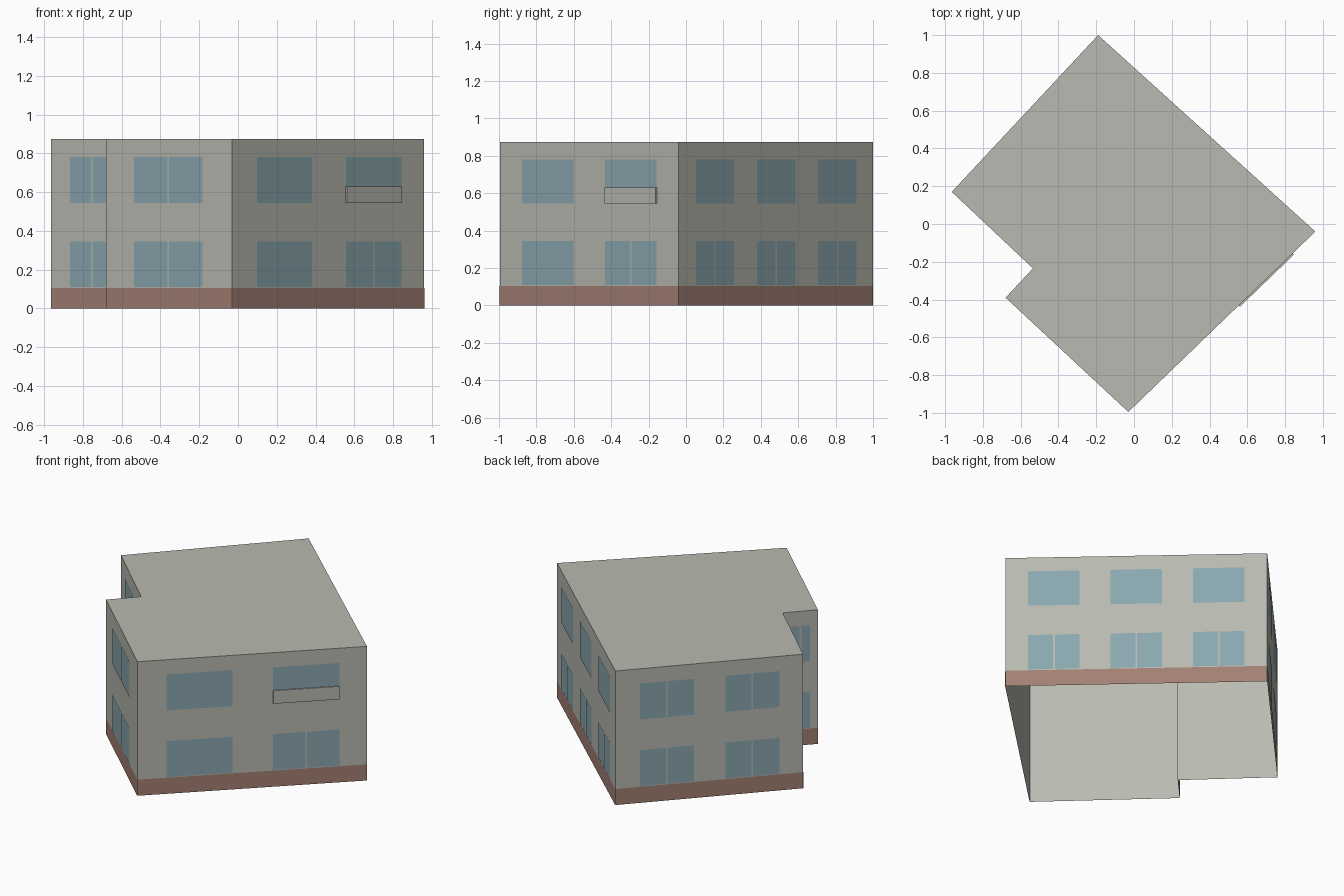
import bpy
from mathutils import Vector

cube = bpy.data.objects.get("Cube")
if cube:
    bpy.data.objects.remove(cube, do_unlink=True)


def material(name, color):
    m = bpy.data.materials.new(name)
    m.use_nodes = True
    m.diffuse_color = (*color, 1)
    m.node_tree.nodes["Principled BSDF"].inputs["Base Color"].default_value = (*color, 1)
    return m


WALL = material("grey plaster", (0.485, 0.491, 0.44))
GLASS = material("blue glass", (0.258, 0.392, 0.434))
BRICK = material("brown brick", (0.366, 0.216, 0.171))

HEIGHT, PLINTH = 0.875, 0.105
OUT = 0.003  # how far painted plates stand off the wall
GAP = 0.01   # mullion between paired panes
LOWER, UPPER = (0.11, 0.345), (0.545, 0.78)

# Footprint corners, counter-clockwise from the front corner
corners = [Vector(p) for p in ((-0.03, -0.995), (0.96, -0.04), (-0.19, 1.0),
                               (-0.965, 0.17), (-0.535, -0.235), (-0.68, -0.39))]
N = len(corners)


def add_mesh(name, verts, faces, mat):
    mesh = bpy.data.meshes.new(name)
    mesh.from_pydata(verts, [], faces)
    mesh.materials.append(mat)
    ob = bpy.data.objects.new(name, mesh)
    bpy.context.collection.objects.link(ob)
    return ob


def on_wall(wall, s, z, out):
    """Point on a wall: s runs along it in units, out is the stand-off."""
    a, b = corners[wall], corners[(wall + 1) % N]
    d = (b - a).normalized()
    p = a + d * s + Vector((d.y, -d.x)) * out
    return (p.x, p.y, z)


def length(wall):
    return (corners[(wall + 1) % N] - corners[wall]).length


def plate(name, wall, s0, s1, z0, z1, mat, out=OUT):
    quad = [on_wall(wall, s, z, out)
            for s, z in ((s0, z0), (s1, z0), (s1, z1), (s0, z1))]
    return add_mesh(name, quad, [(0, 1, 2, 3)], mat)


def window(name, wall, f0, f1, span, paired):
    s0, s1 = f0 * length(wall), f1 * length(wall)
    if paired:
        mid = (s0 + s1) / 2
        plate(name + "_pane_a", wall, s0, mid - GAP / 2, *span, GLASS)
        plate(name + "_pane_b", wall, mid + GAP / 2, s1, *span, GLASS)
    else:
        plate(name, wall, s0, s1, *span, GLASS)


# Shell: walls and flat roof, open underneath
ring = [(c.x, c.y, z) for z in (0, HEIGHT) for c in corners]
sides = [(i, (i + 1) % N, (i + 1) % N + N, i + N) for i in range(N)]
add_mesh("building_shell", ring, sides + [tuple(range(N, 2 * N))], WALL)

# Brick plinth around the foot
for w in range(N):
    plate(f"plinth_{w}", w, 0, length(w), 0, PLINTH, BRICK, OUT / 2)

# Right front wall: the last upper window is shortened by a balcony panel
window("entrance_upper_window", 0, 0.126, 0.414, UPPER, False)
window("entrance_lower_window", 0, 0.126, 0.414, LOWER, False)
window("balcony_window", 0, 0.591, 0.879, (0.63, UPPER[1]), False)
window("balcony_lower_window", 0, 0.591, 0.879, LOWER, True)

# Balcony panel: thin box against the wall
s0, s1 = 0.591 * length(0), 0.879 * length(0)
box = [on_wall(0, s, z, o) for o in (0, 0.009) for s, z in
       ((s0, UPPER[0]), (s1, UPPER[0]), (s1, 0.63), (s0, 0.63))]
add_mesh("balcony_panel", box,
         [(4, 5, 6, 7)] + [(i, (i + 1) % 4, (i + 1) % 4 + 4, i + 4) for i in range(4)], WALL)

# Remaining walls: window columns as fractions of the wall, upper row paired or not
layout = {
    1: (((0.087, 0.284), (0.402, 0.598), (0.716, 0.913)), False),
    2: (((0.13, 0.418), (0.585, 0.873)), True),
    3: (((0.233, 0.767),), True),
    4: (((0.23, 0.77),), True),
    5: (((0.223, 0.769),), True),
}
for w, (columns, upper_paired) in layout.items():
    for i, (f0, f1) in enumerate(columns):
        window(f"wall_{w}_upper_window_{i}", w, f0, f1, UPPER, upper_paired)
        window(f"wall_{w}_lower_window_{i}", w, f0, f1, LOWER, True)
